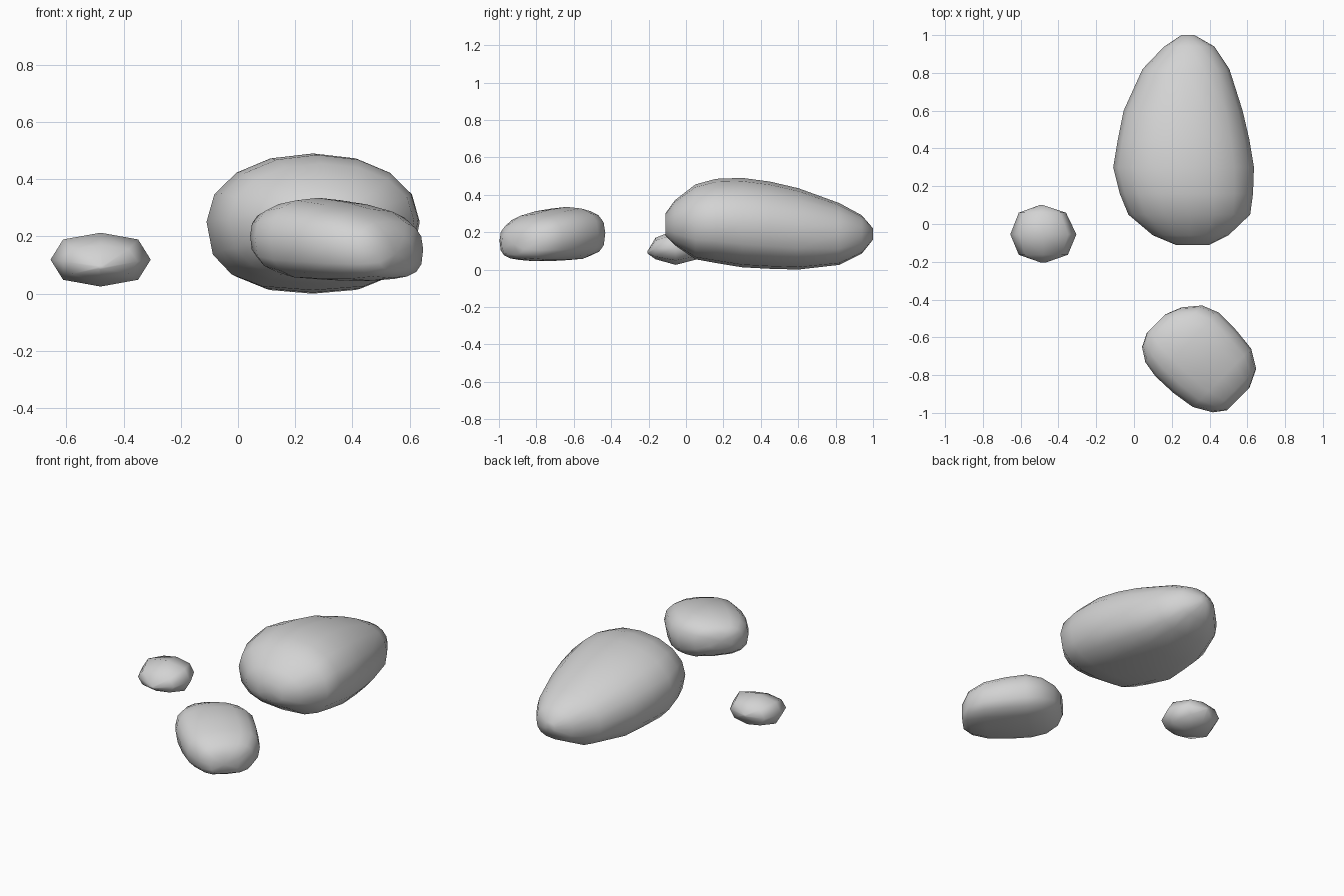
import bpy, bmesh, math

cube = bpy.data.objects.get("Cube")
if cube:
    bpy.data.objects.remove(cube, do_unlink=True)

stone_grey = bpy.data.materials.new("stone_grey")
stone_grey.use_nodes = True
grey = (0.65, 0.65, 0.65, 1)
stone_grey.diffuse_color = grey
stone_grey.node_tree.nodes["Principled BSDF"].inputs["Base Color"].default_value = grey


def rounded(value, power):
    """Signed power, which squares off a circle."""
    return math.copysign(abs(value) ** (2 / power), value)


def stone(name, sections, sides, upper, lower, turn=0):
    """Loft rounded sections (along, side min, side max, z min, z max)."""
    bm = bmesh.new()
    rings = []
    c, s = math.cos(turn), math.sin(turn)
    for along, a, b, low, high in sections:
        ring = []
        for i in range(sides):
            angle = math.tau * i / sides
            power = upper if math.sin(angle) >= 0 else lower
            u = (a + b) / 2 + (b - a) / 2 * rounded(math.cos(angle), power)
            z = (low + high) / 2 + (high - low) / 2 * rounded(math.sin(angle), power)
            ring.append(bm.verts.new((u * c - along * s, u * s + along * c, z)))
        rings.append(ring)
    for r, q in zip(rings, rings[1:]):
        for i in range(sides):
            j = (i + 1) % sides
            bm.faces.new((r[i], r[j], q[j], q[i]))
    # Close both ends
    for ring in (rings[0], rings[-1]):
        cap = bm.faces.new(ring)
        bmesh.ops.poke(bm, faces=[cap])
    bmesh.ops.recalc_face_normals(bm, faces=bm.faces[:])
    for face in bm.faces:
        face.smooth = True
    mesh = bpy.data.meshes.new(name)
    bm.to_mesh(mesh)
    bm.free()
    mesh.materials.append(stone_grey)
    obj = bpy.data.objects.new(name, mesh)
    bpy.context.collection.objects.link(obj)
    return obj


# Large egg-shaped boulder, blunt at the front and tapering to the back
stone("large_stone", [
    (-0.11, 0.22, 0.40, 0.18, 0.30),
    (-0.06, 0.10, 0.50, 0.13, 0.37),
    (0.05, -0.03, 0.615, 0.055, 0.455),
    (0.16, -0.075, 0.63, 0.035, 0.485),
    (0.30, -0.11, 0.635, 0.012, 0.49),
    (0.45, -0.085, 0.61, 0.004, 0.47),
    (0.60, -0.055, 0.575, 0.0, 0.435),
    (0.82, 0.045, 0.505, 0.025, 0.355),
    (0.94, 0.16, 0.425, 0.085, 0.29),
    (1.00, 0.25, 0.32, 0.16, 0.22),
], 16, 2.1, 2.6)

# Medium blocky stone, set diagonally; sections run along its long axis
stone("medium_stone", [
    (-1.045, -0.35, -0.18, 0.08, 0.20),
    (-1.00, -0.41, -0.085, 0.055, 0.255),
    (-0.905, -0.465, -0.028, 0.045, 0.295),
    (-0.78, -0.485, -0.015, 0.045, 0.32),
    (-0.65, -0.49, -0.014, 0.05, 0.335),
    (-0.56, -0.475, -0.05, 0.07, 0.32),
    (-0.49, -0.43, -0.134, 0.11, 0.295),
    (-0.456, -0.36, -0.22, 0.16, 0.26),
], 16, 2.5, 2.9, math.pi / 4)

# Small pebble with few sides
stone("small_pebble", [
    (-0.205, -0.49, -0.47, 0.085, 0.10),
    (-0.163, -0.61, -0.35, 0.055, 0.17),
    (-0.055, -0.655, -0.305, 0.025, 0.213),
    (0.06, -0.61, -0.36, 0.055, 0.19),
    (0.10, -0.50, -0.48, 0.12, 0.135),
], 8, 2.4, 2.4)
